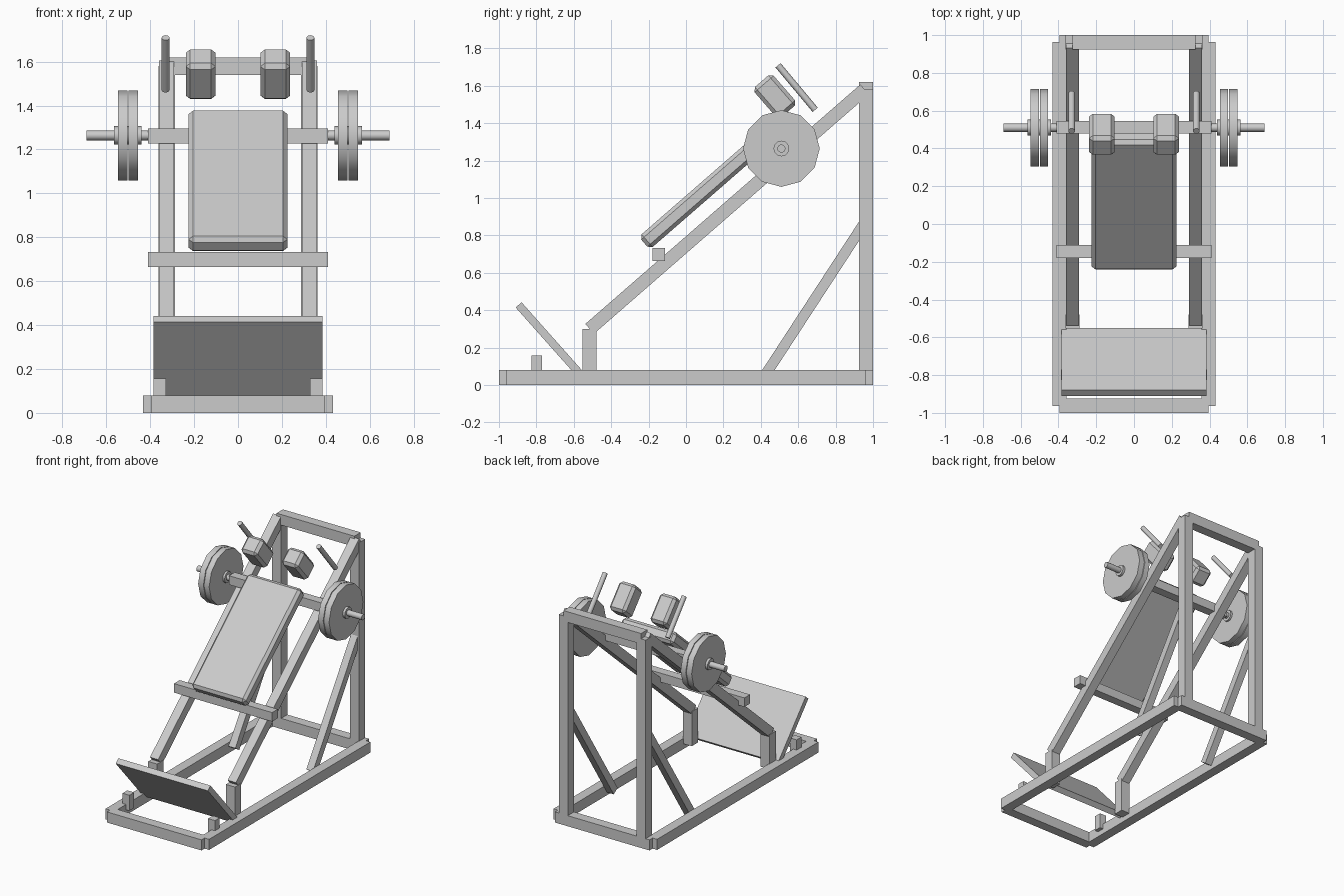
import bpy
import math
from mathutils import Vector, Matrix

cube = bpy.data.objects.get("Cube")
if cube:
    bpy.data.objects.remove(cube, do_unlink=True)

# One plain steel grey for everything
grey = bpy.data.materials.new("light_grey")
grey.use_nodes = True
COLOR = (0.6, 0.6, 0.6, 1)
grey.diffuse_color = COLOR
grey.node_tree.nodes["Principled BSDF"].inputs["Base Color"].default_value = COLOR

SLOPE = math.atan2(1.28, 1.47)   # tilt of the sled track
SIDES = (("left", 1), ("right", -1))


def finish(name):
    ob = bpy.context.object
    ob.name = ob.data.name = name
    ob.data.materials.append(grey)
    return ob


def box(name, center, size, tilt=0, bevel=0):
    """Box turned about x by tilt, with optional chamfered edges."""
    bpy.ops.mesh.primitive_cube_add(size=1)
    ob = finish(name)
    ob.data.transform(Matrix.Diagonal((*size, 1)))
    ob.location = center
    ob.rotation_euler.x = tilt
    if bevel:
        mod = ob.modifiers.new("chamfer", 'BEVEL')
        mod.width = bevel
        mod.segments = 1
    return ob


def beam(name, x, start, end, width, depth):
    """Box bar at one x between two (y, z) points."""
    a, b = Vector(start), Vector(end)
    d, mid = b - a, (a + b) / 2
    return box(name, (x, mid.x, mid.y), (width, d.length, depth), math.atan2(d.y, d.x))


def rod(name, start, end, radius, sides=12):
    a, b = Vector(start), Vector(end)
    bpy.ops.mesh.primitive_cylinder_add(vertices=sides, radius=radius,
                                        depth=(b - a).length, location=(a + b) / 2)
    ob = finish(name)
    ob.rotation_euler = (b - a).to_track_quat('Z', 'Y').to_euler()
    bpy.ops.object.shade_smooth_by_angle(angle=math.radians(40))
    return ob


T = 0.075   # frame tube thickness

# Cross members of the fixed frame
box("base_front_beam", (0, -0.9625, 0.04), (0.79, T, 0.08))
box("base_rear_beam", (0, 0.9625, 0.04), (0.79, T, 0.08))
box("top_rear_beam", (0, 0.9625, 1.58), (0.65, T, 0.08))

# Tilted foot plate
beam("foot_plate", 0, (-0.565, 0.057), (-0.895, 0.428), 0.77, 0.042)

# Moving sled: crossbars and back pad
box("sled_lower_crossbar", (0, -0.145, 0.698), (0.82, 0.068, 0.068))
box("sled_upper_crossbar", (0, 0.512, 1.262), (0.82, 0.068, 0.068))
box("back_pad", (0, 0.12, 1.057), (0.45, 0.91, 0.09), SLOPE, 0.02)

AXLE_Y, AXLE_Z = 0.51, 1.264

for side, s in SIDES:
    # Fixed frame sides
    box(f"base_rail_{side}", (s * 0.395, 0, 0.04), (T, 1.925, 0.08))
    box(f"rear_post_{side}", (s * 0.325, 0.9625, 0.81), (T, T, 1.54))
    box(f"front_post_{side}", (s * 0.325, -0.517, 0.17), (T, T, 0.26))
    beam(f"track_rail_{side}", s * 0.325, (-0.515, 0.30), (0.955, 1.58), 0.068, 0.07)
    beam(f"brace_{side}", s * 0.325, (0.415, 0.04), (0.95, 0.86), 0.056, 0.056)
    box(f"foot_stop_{side}", (s * 0.3575, -0.798, 0.0985), (0.057, 0.057, 0.117))

    # Shoulder pads and grips
    box(f"shoulder_pad_{side}", (s * 0.17, 0.475, 1.543), (0.136, 0.135, 0.215), SLOPE, 0.02)
    rod(f"handle_{side}", (s * 0.33, 0.492, 1.709), (s * 0.33, 0.691, 1.471), 0.018)

    # Loaded weight sleeve
    def along(name, x0, x1, radius):
        rod(name, (s * x0, AXLE_Y, AXLE_Z), (s * x1, AXLE_Y, AXLE_Z), radius)

    along(f"weight_sleeve_{side}", 0.40, 0.69, 0.022)
    along(f"plate_hub_{side}", 0.44, 0.565, 0.042)
    along(f"inner_weight_plate_{side}", 0.455, 0.498, 0.205)
    along(f"outer_weight_plate_{side}", 0.503, 0.547, 0.205)
